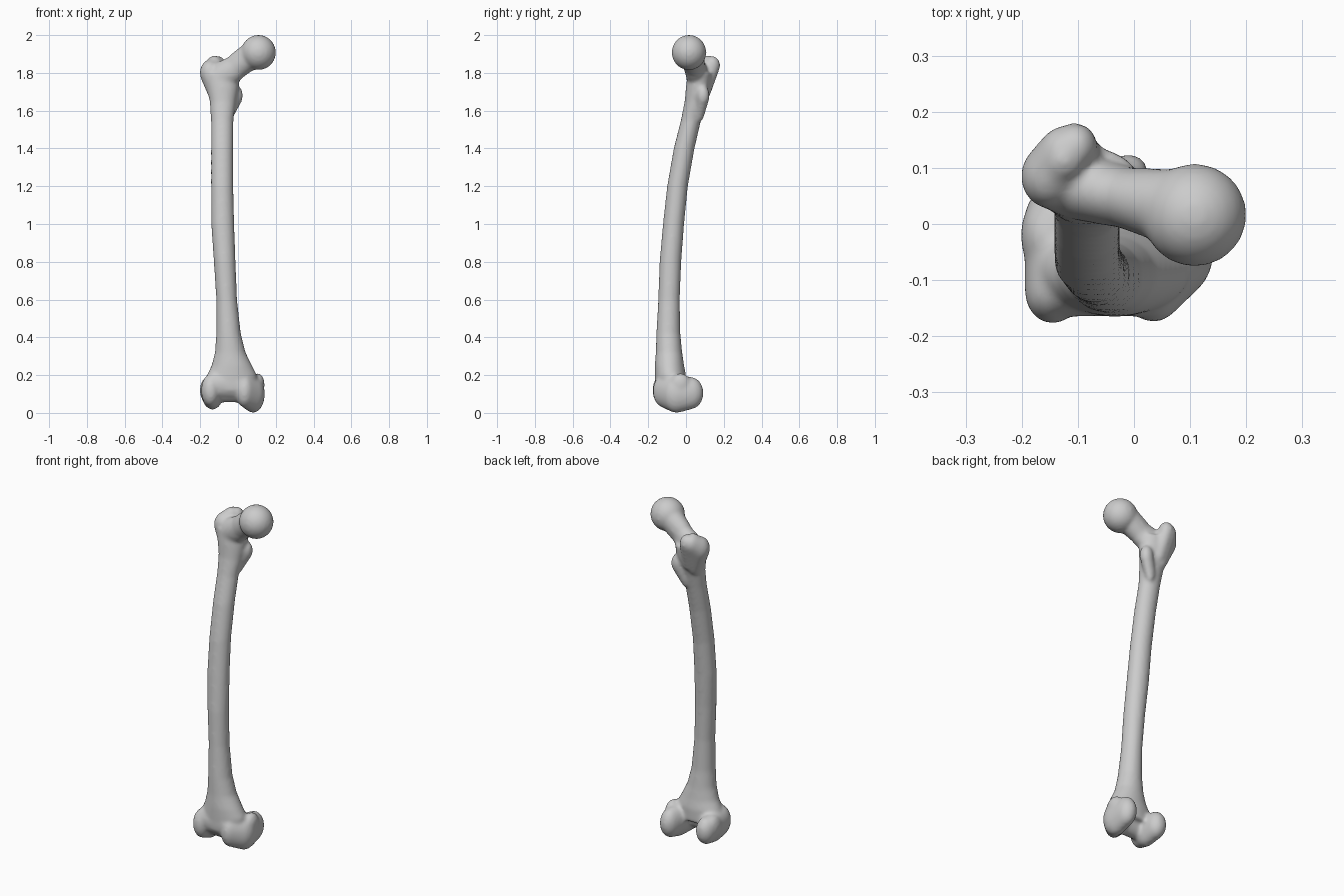
import bpy, bmesh, math
from mathutils import Vector

cube = bpy.data.objects.get("Cube")
if cube:
    bpy.data.objects.remove(cube)

bone = bpy.data.materials.new("bone_grey")
bone.use_nodes = True
colour = (0.6, 0.6, 0.6, 1)
bone.diffuse_color = colour
bone.node_tree.nodes["Principled BSDF"].inputs["Base Color"].default_value = colour

bm = bmesh.new()


def blob(*balls):
    """Convex skin around ellipsoids, each given as (centre, radii)."""
    part = bmesh.new()
    for centre, radii in balls:
        made = bmesh.ops.create_uvsphere(part, u_segments=24, v_segments=14, radius=1)
        for v in made["verts"]:
            v.co = Vector(centre) + v.co * Vector(radii)
    hull = bmesh.ops.convex_hull(part, input=part.verts)
    junk = [g for g in hull["geom_interior"] if isinstance(g, bmesh.types.BMVert)]
    bmesh.ops.delete(part, geom=junk, context='VERTS')
    mesh = bpy.data.meshes.new("part")
    part.to_mesh(mesh)
    part.free()
    bm.from_mesh(mesh)
    bpy.data.meshes.remove(mesh)


def loft(rows, sides=32):
    """Horizontal rings (z, left, right, front, back) joined into a closed tube."""
    rings = []
    for z, x0, x1, y0, y1 in rows:
        ring = []
        for i in range(sides):
            a = math.tau * i / sides
            ring.append(bm.verts.new(((x0 + x1) / 2 + (x1 - x0) / 2 * math.cos(a),
                                      (y0 + y1) / 2 + (y1 - y0) / 2 * math.sin(a), z)))
        rings.append(ring)
    for low, high in zip(rings, rings[1:]):
        for i in range(sides):
            j = (i + 1) % sides
            bm.faces.new((low[i], low[j], high[j], high[i]))
    bm.faces.new(rings[0][::-1])
    bm.faces.new(rings[-1])


# Bowed shaft, flaring at both ends
loft([(0.12, -.17, .10, -.165, .00), (0.20, -.165, .10, -.165, .00),
      (0.25, -.14, .075, -.165, -.01), (0.32, -.122, .04, -.16, -.02),
      (0.42, -.115, .015, -.157, -.03), (0.60, -.115, -.005, -.147, -.033),
      (0.80, -.128, -.013, -.14, -.025), (1.00, -.142, -.02, -.122, -.01),
      (1.20, -.143, -.025, -.10, .01), (1.40, -.143, -.025, -.065, .045),
      (1.55, -.143, -.024, -.027, .08), (1.65, -.15, -.01, -.007, .105),
      (1.73, -.168, .005, .00, .13), (1.80, -.185, .01, .01, .14)])

# Head and neck
blob(((.108, .016, 1.908), (.093, .092, .093)))
blob(((.08, .028, 1.90), (.065, .07, .075)), ((-.01, .045, 1.835), (.05, .055, .075)))
blob(((-.005, .045, 1.83), (.05, .055, .072)), ((-.09, .065, 1.775), (.06, .06, .085)))

# Greater trochanter with its rear crest
blob(((-.15, .085, 1.80), (.052, .058, .068)), ((-.125, .125, 1.835), (.045, .05, .055)),
     ((-.11, .07, 1.69), (.045, .05, .06)))
blob(((-.105, .138, 1.84), (.04, .043, .05)), ((-.09, .10, 1.72), (.04, .035, .06)))
blob(((-.125, .115, 1.85), (.04, .04, .042)))

# Lesser trochanter
blob(((-.01, .09, 1.68), (.036, .035, .055)), ((-.05, .07, 1.60), (.03, .03, .06)))

# Lateral condyle
blob(((-.145, -.12, .12), (.05, .058, .085)), ((-.135, -.06, .105), (.058, .08, .088)),
     ((-.14, .01, .11), (.055, .06, .078)))
blob(((-.16, -.02, .12), (.042, .07, .07)))

# Medial condyle
blob(((.035, -.12, .115), (.05, .055, .085)), ((.08, -.05, .10), (.062, .08, .10)),
     ((.08, .025, .105), (.055, .068, .085)))
blob(((.105, -.03, .15), (.036, .055, .06)))

# Front kneecap groove between the condyles
blob(((-.13, -.115, .15), (.04, .05, .07)), ((.01, -.115, .15), (.04, .05, .075)))
blob(((-.11, -.09, .13), (.04, .055, .075)), ((.03, -.09, .13), (.04, .055, .075)))

bmesh.ops.recalc_face_normals(bm, faces=bm.faces)
mesh = bpy.data.meshes.new("thigh_bone")
bm.to_mesh(mesh)
bm.free()
mesh.materials.append(bone)
thigh_bone = bpy.data.objects.new("thigh_bone", mesh)
bpy.context.collection.objects.link(thigh_bone)

# Fuse the parts into one softly blended skin
remesh = thigh_bone.modifiers.new("fuse", 'REMESH')
remesh.mode = 'VOXEL'
remesh.voxel_size = 0.009
remesh.use_smooth_shade = True
soften = thigh_bone.modifiers.new("soften", 'SMOOTH')
soften.factor = 0.5
soften.iterations = 9
